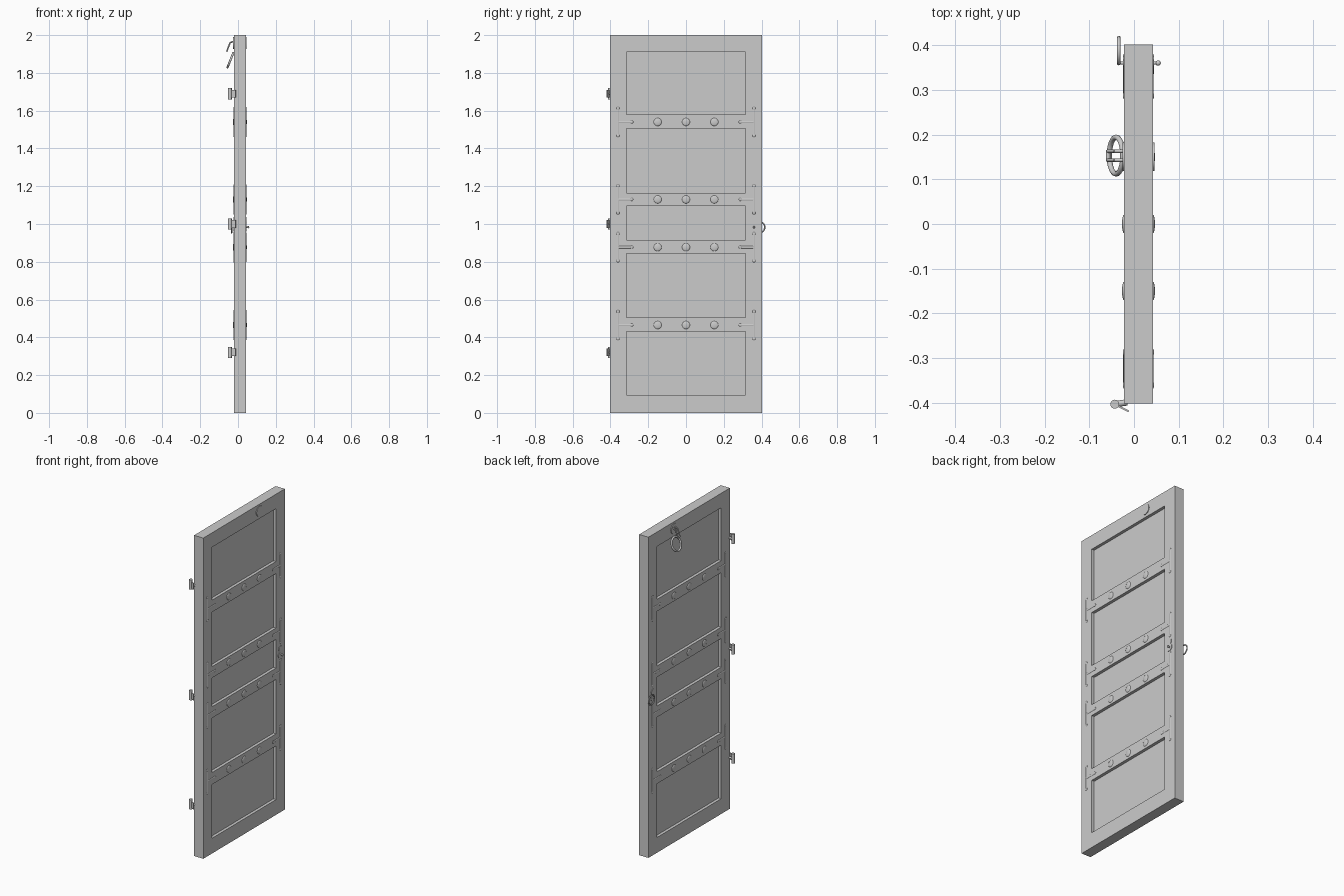
import bpy, bmesh, math
from mathutils import Matrix, Vector

cube = bpy.data.objects.get("Cube")
if cube:
    bpy.data.objects.remove(cube, do_unlink=True)

grey = bpy.data.materials.new("plain grey")
grey.use_nodes = True
tone = (0.6, 0.6, 0.6, 1)
grey.diffuse_color = tone
grey.node_tree.nodes["Principled BSDF"].inputs["Base Color"].default_value = tone

BACK, FRONT = -0.022, 0.042      # the two broad faces, along x
HALF, SIDE = 0.402, 0.315        # half widths of door and panels
PANELS = [(0.095, 0.43), (0.505, 0.845), (0.915, 1.095), (1.165, 1.505), (1.58, 1.91)]
RAILS = [0.465, 0.877, 1.13, 1.54]


def finish(name, bm, smooth=True):
    mesh = bpy.data.meshes.new(name)
    bm.to_mesh(mesh)
    bm.free()
    mesh.materials.append(grey)
    obj = bpy.data.objects.new(name, mesh)
    bpy.context.collection.objects.link(obj)
    if smooth:
        bpy.ops.object.select_all(action='DESELECT')
        obj.select_set(True)
        bpy.context.view_layer.objects.active = obj
        bpy.ops.object.shade_smooth_by_angle(angle=math.radians(40))
    return obj


def add_rod(bm, a, b, r, flat=1.0, sides=12):
    """Cylinder from a to b, optionally flattened along x."""
    a, b = Vector(a), Vector(b)
    d = b - a
    turn = d.to_track_quat('Z', 'Y').to_matrix().to_4x4()
    m = Matrix.Translation((a + b) / 2) @ Matrix.Diagonal((flat, 1, 1, 1)) @ turn
    bmesh.ops.create_cone(bm, cap_ends=True, segments=sides, radius1=r, radius2=r,
                          depth=d.length, matrix=m)


def add_dome(bm, loc, r, rise):
    m = Matrix.Translation(loc) @ Matrix.Diagonal((rise / r, 1, 1, 1)) @ Matrix.Rotation(math.pi / 2, 4, 'Y')
    bmesh.ops.create_uvsphere(bm, u_segments=16, v_segments=10, radius=r, matrix=m)


def ring(name, loc, major, minor, tilt=0.0):
    bpy.ops.mesh.primitive_torus_add(location=loc, rotation=(0, math.pi / 2 + tilt, 0),
                                     major_radius=major, minor_radius=minor,
                                     major_segments=32, minor_segments=10)
    obj = bpy.context.object
    obj.name = name
    obj.data.materials.append(grey)
    bpy.ops.object.shade_smooth()
    return obj


# door slab with sunken panels on both faces
bm = bmesh.new()
ys = [-HALF, -SIDE, SIDE, HALF]
zs = [0] + [z for pair in PANELS for z in pair] + [2]
grid = [[bm.verts.new((FRONT, y, z)) for z in zs] for y in ys]
for i in range(len(ys) - 1):
    for j in range(len(zs) - 1):
        bm.faces.new((grid[i][j], grid[i + 1][j], grid[i + 1][j + 1], grid[i][j + 1]))
ext = bmesh.ops.extrude_face_region(bm, geom=bm.faces[:], use_keep_orig=True)
moved = [e for e in ext["geom"] if isinstance(e, bmesh.types.BMVert)]
bmesh.ops.translate(bm, verts=moved, vec=(BACK - FRONT, 0, 0))
bmesh.ops.recalc_face_normals(bm, faces=bm.faces[:])
sunk = []
for f in bm.faces:
    c = f.calc_center_median()
    if abs(f.normal.x) > 0.9 and abs(c.y) < 0.1 and any(a < c.z < b for a, b in PANELS):
        sunk.append(f)
bmesh.ops.inset_individual(bm, faces=sunk, thickness=0.0005, depth=-0.018)
finish("door_slab", bm, smooth=False)

# rail studs and T-shaped joint straps on both faces
studs, straps, nails = bmesh.new(), bmesh.new(), bmesh.new()
for x in (BACK, FRONT):
    for z in RAILS:
        for y in (-0.15, 0, 0.15):
            add_dome(studs, (x, y, z), 0.021, 0.005)
        for s in (-1, 1):
            add_rod(straps, (x, s * 0.36, z - 0.075), (x, s * 0.36, z + 0.075), 0.006, 0.35)
            add_rod(straps, (x, s * 0.36, z), (x, s * 0.285, z), 0.006, 0.35)
            for y, h in ((0.36, z - 0.072), (0.36, z + 0.072), (0.287, z)):
                add_dome(nails, (x, s * y, h), 0.008, 0.003)
finish("rail_studs", studs)
finish("joint_straps", straps)
finish("strap_nails", nails)

# hinges on the hanging edge
for n, z in enumerate((0.32, 1.0, 1.69)):
    bm = bmesh.new()
    add_rod(bm, (-0.043, -0.403, z - 0.03), (-0.043, -0.403, z + 0.03), 0.01, sides=16)
    leaf = Matrix.Translation((-0.026, -0.412, z)) @ Matrix.Rotation(math.radians(-27), 4, 'Z')
    bmesh.ops.create_cube(bm, matrix=leaf @ Matrix.Diagonal((0.032, 0.004, 0.04, 1)))
    add_rod(bm, (-0.043, -0.403, z), (-0.015, -0.399, z), 0.007)
    finish("hinge_%d" % (n + 1), bm)

# latch: escutcheons, spindle and small knob
bm = bmesh.new()
for x in (BACK, FRONT):
    for z, r in ((1.02, 0.018), (0.983, 0.022)):
        add_rod(bm, (x - 0.003, 0.357, z), (x + 0.003, 0.357, z), r, sides=20)
add_rod(bm, (-0.036, 0.36, 0.983), (0.052, 0.36, 0.983), 0.0035)
add_dome(bm, (0.054, 0.36, 0.983), 0.006, 0.006)
finish("latch_plates", bm)
ring("pull_ring", (-0.034, 0.388, 0.983), 0.029, 0.004)

# hanging ring near the top, with its plates and staple
bm = bmesh.new()
for x in (BACK, FRONT):
    add_rod(bm, (x - 0.004, 0.15, 1.958), (x + 0.004, 0.15, 1.958), 0.032, sides=20)
for y in (0.143, 0.163):
    add_rod(bm, (BACK, y, 1.968), (-0.042, y, 1.96), 0.004)
    add_rod(bm, (-0.042, y, 1.96), (-0.058, y, 1.918), 0.004)
add_rod(bm, (-0.058, 0.14, 1.916), (-0.058, 0.166, 1.916), 0.005)
finish("knocker_staple", bm)
ring("knocker_ring", (-0.04, 0.153, 1.868), 0.041, 0.006, tilt=0.38)
